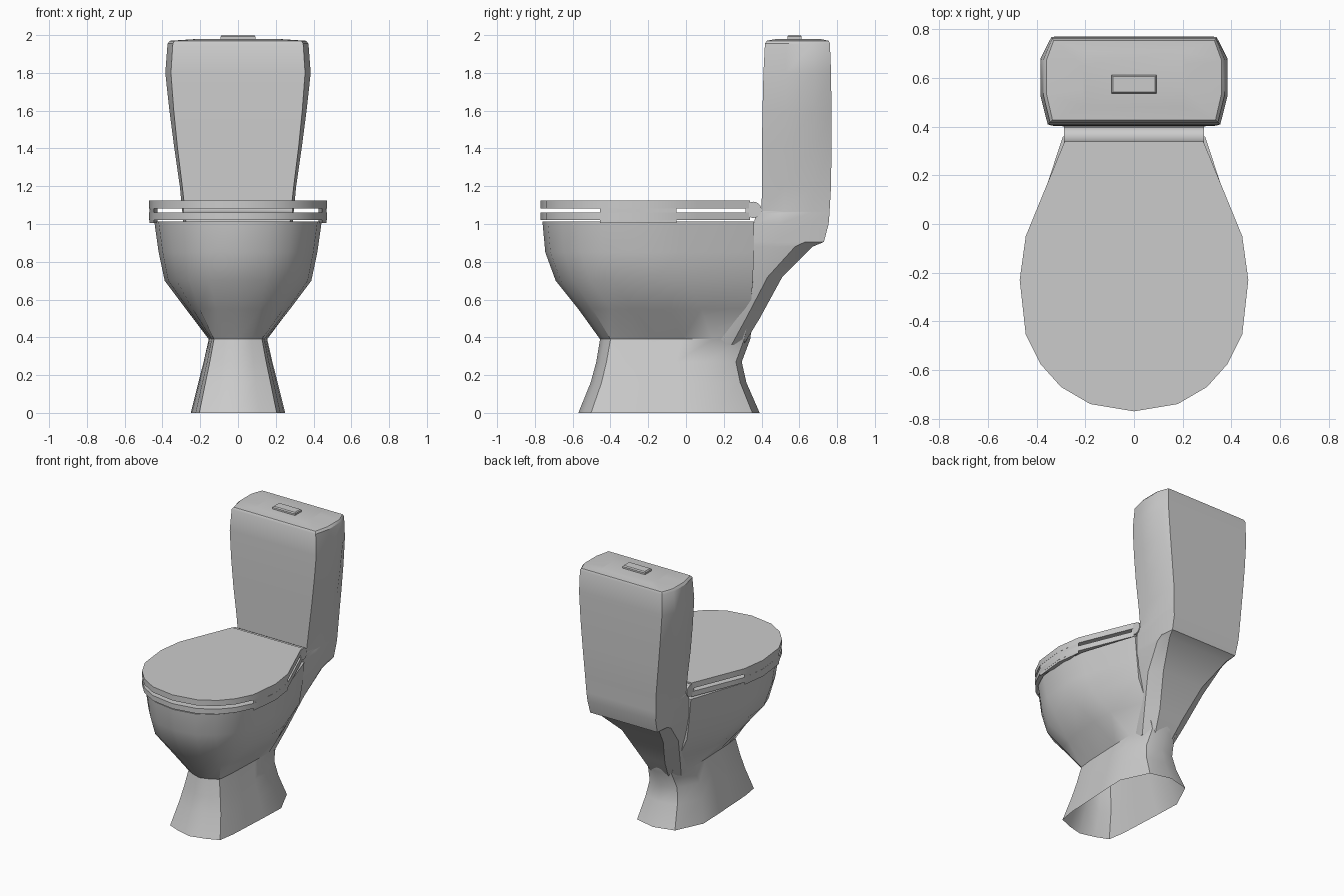
import bpy, bmesh, math
from mathutils import Matrix

if "Cube" in bpy.data.objects:
    bpy.data.objects.remove(bpy.data.objects["Cube"])


def finish(name, bm, angle=35):
    bmesh.ops.recalc_face_normals(bm, faces=bm.faces)
    mesh = bpy.data.meshes.new(name)
    bm.to_mesh(mesh)
    bm.free()
    ob = bpy.data.objects.new(name, mesh)
    bpy.context.collection.objects.link(ob)
    bpy.ops.object.select_all(action='DESELECT')
    ob.select_set(True)
    bpy.context.view_layer.objects.active = ob
    bpy.ops.object.shade_smooth_by_angle(angle=math.radians(angle))
    return ob


def full(half):
    """Close a half outline (x >= 0) by mirroring it across x = 0."""
    return half + [(-x, y) for x, y in reversed(half) if x > 1e-6]


def loft(name, sections, cap_bottom=True, cap_top=True, angle=35):
    """sections: list of (z, closed outline), all with the same point count."""
    bm = bmesh.new()
    rings = [[bm.verts.new((x, y, z)) for x, y in pts] for z, pts in sections]
    n = len(rings[0])
    for a, b in zip(rings, rings[1:]):
        for i in range(n):
            j = (i + 1) % n
            bm.faces.new((a[i], a[j], b[j], b[i]))
    if cap_bottom:
        bm.faces.new(rings[0][::-1])
    if cap_top:
        bm.faces.new(rings[-1])
    return finish(name, bm, angle)


# Pedestal and bowl: foot outline blends into the egg-shaped rim outline
FOOT = [(0, 0), (.45, .03), (.82, .07), (.9, .2), (.93, .35),
        (.97, .55), (1, .75), (.62, .96), (0, 1)]
RIM = [(0, 0), (.37, .025), (.64, .09), (.82, .17), (.95, .28),
       (1, .49), (.95, .65), (.66, 1), (0, 1)]


def body_section(z, front, back, width, t):
    half = []
    for (ax, ay), (bx, by) in zip(FOOT, RIM):
        x, y = ax + (bx - ax) * t, ay + (by - ay) * t
        half.append((x * width, front + (back - front) * y))
    return z, full(half)


body = [(0, -.57, .39, .25, 0), (.16, -.505, .32, .21, 0),
        (.27, -.475, .295, .182, 0), (.39, -.455, .34, .155, 0),
        (.55, -.57, .36, .28, .5), (.70, -.69, .36, .39, .85),
        (.85, -.745, .36, .42, 1), (1.012, -.76, .36, .443, 1),
        (1.012, -.62, .2, .31, 1), (.85, -.58, .16, .27, 1),
        (.62, -.4, .02, .14, 1)]
loft("bowl_and_pedestal", [body_section(*s) for s in body], cap_bottom=False)


# Neck and tank: eight-sided sections (z, front y, back y, front/middle/back half widths)
def tank_section(z, front, back, f, m, b):
    d = back - front
    return z, full([(f, front), (m, front + .33 * d), (m, front + .75 * d), (b, back)])


tank = [(.36, .05, .305, .10, .13, .07), (.5, .1, .39, .15, .175, .10),
        (.72, .2, .51, .22, .24, .17), (.88, .3, .67, .27, .28, .25),
        (.905, .33, .73, .275, .285, .275), (1.0, .36, .755, .275, .29, .28),
        (1.06, .37, .76, .28, .295, .285), (1.065, .40, .76, .28, .295, .285),
        (1.2, .402, .768, .295, .308, .292), (1.4, .402, .77, .32, .337, .31),
        (1.6, .405, .77, .34, .363, .327), (1.8, .41, .768, .355, .385, .34),
        (1.955, .418, .762, .345, .373, .337), (1.97, .428, .755, .335, .36, .33),
        (1.98, .48, .71, .2, .21, .2)]
loft("tank", [tank_section(*s) for s in tank])

# Seat ring and lid
LID = [(0, -.77), (.18, -.74), (.30, -.67), (.385, -.575), (.445, -.455),
       (.47, -.23), (.445, -.05), (.40, .06), (.285, .34)]
outer = full(LID)
inner = [(x * .66, (y + .2) * .7 - .22) for x, y in outer]
loft("lid", [(1.083, outer), (1.125, outer)])
loft("seat", [(1.022, outer), (1.06, outer), (1.06, inner), (1.022, inner), (1.022, outer)],
     cap_bottom=False, cap_top=False)

# Side strips joining the seat and lid at the widest part
for side, label in ((1, "right"), (-1, "left")):
    strip = [(side * x, y) for x, y in
             [(.445, -.455), (.469, -.23), (.445, -.05), (.425, -.23)]]
    loft("side_bumper_" + label, [(1.005, strip), (1.09, strip)])

# Hinge bar
bm = bmesh.new()
bmesh.ops.create_cone(bm, cap_ends=True, segments=20, radius1=.043, radius2=.043, depth=.575,
                      matrix=Matrix.Translation((0, .357, 1.075)) @ Matrix.Rotation(math.pi / 2, 4, 'Y'))
finish("hinge", bm)


# Flush button
def rect(w, y0, y1):
    return [(-w, y0), (w, y0), (w, y1), (-w, y1)]


loft("flush_button", [(1.96, rect(.092, .537, .612)), (1.992, rect(.092, .537, .612)),
                      (2.0, rect(.086, .543, .606))], angle=20)
